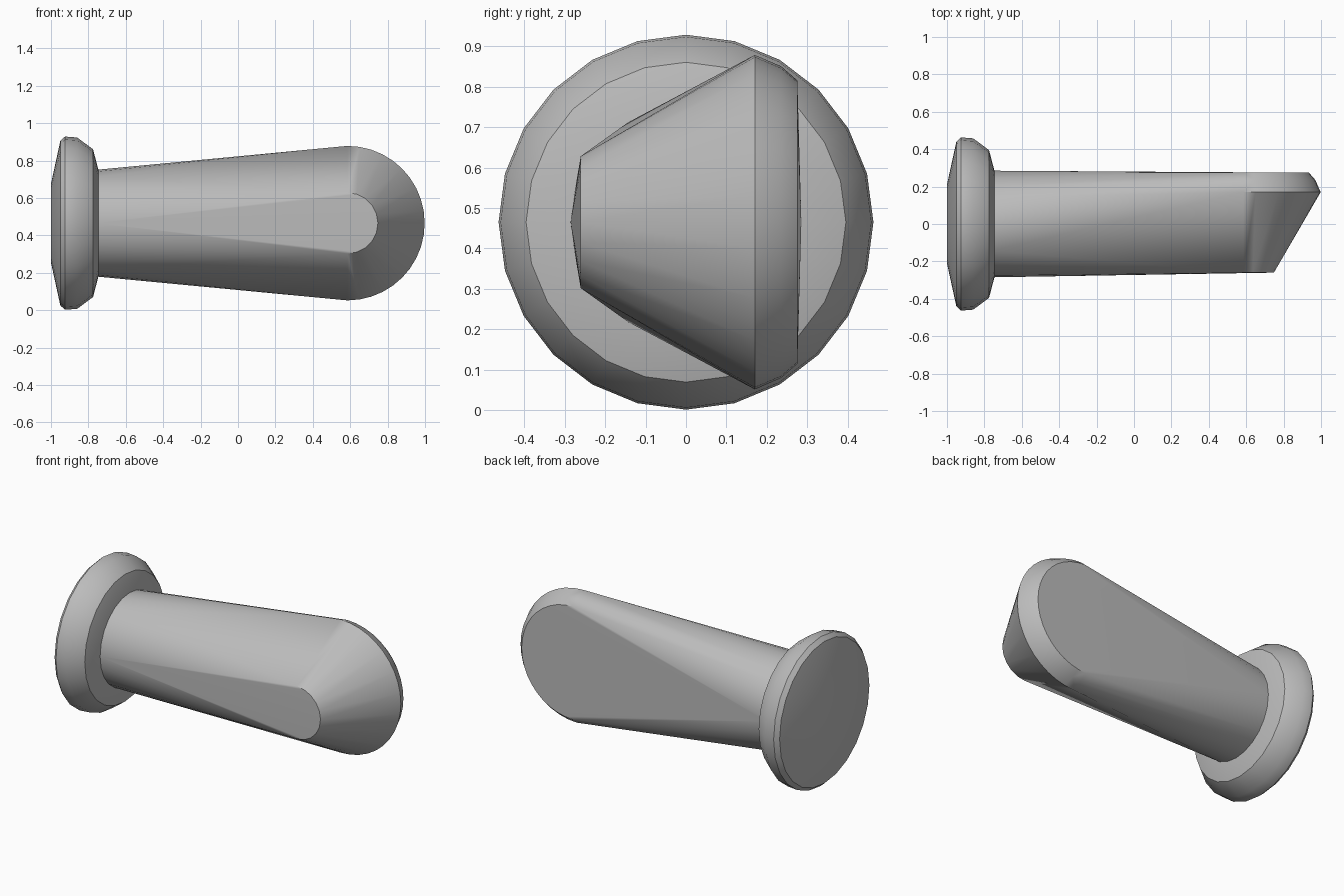
import bpy, bmesh
from math import sin, cos, pi, radians

cube = bpy.data.objects.get("Cube")
if cube:
    bpy.data.objects.remove(cube)

CZ = 0.465  # height of the shared axis

grey = bpy.data.materials.new("plain_grey")
grey.use_nodes = True
grey.diffuse_color = (0.5, 0.5, 0.5, 1)
grey.node_tree.nodes["Principled BSDF"].inputs["Base Color"].default_value = (0.5, 0.5, 0.5, 1)


def finish(bm, name, angle):
    bmesh.ops.recalc_face_normals(bm, faces=bm.faces)
    mesh = bpy.data.meshes.new(name)
    bm.to_mesh(mesh)
    bm.free()
    obj = bpy.data.objects.new(name, mesh)
    bpy.context.collection.objects.link(obj)
    mesh.materials.append(grey)
    bpy.ops.object.select_all(action='DESELECT')
    obj.select_set(True)
    bpy.context.view_layer.objects.active = obj
    bpy.ops.object.shade_smooth_by_angle(angle=radians(angle))
    return obj


# Flange: a profile turned around the x axis, with a shallow domed back
SIDES = 24
profile = [(-1.0, 0.21), (-0.95, 0.44), (-0.925, 0.463), (-0.86, 0.458),
           (-0.775, 0.395), (-0.745, 0.28)]
bm = bmesh.new()
rings = [[bm.verts.new((x, r * cos(2 * pi * i / SIDES), CZ + r * sin(2 * pi * i / SIDES)))
          for i in range(SIDES)] for x, r in profile]
for a, b in zip(rings, rings[1:]):
    for i in range(SIDES):
        j = (i + 1) % SIDES
        bm.faces.new((a[i], a[j], b[j], b[i]))
bm.faces.new(rings[0])
bm.faces.new(rings[-1])
finish(bm, "flange", 35)

# Arm: hull from a round root to a slanted, rounded tip
bm = bmesh.new()
for i in range(SIDES):
    t = 2 * pi * i / SIDES
    bm.verts.new((-0.76, 0.285 * cos(t), CZ + 0.285 * sin(t)))


def tip_arc(x, y, r, steps):
    """Half circle facing +x at depth y."""
    for i in range(steps + 1):
        t = -pi / 2 + pi * i / steps
        bm.verts.new((x + r * cos(t), y, CZ + r * sin(t)))


tip_arc(0.585, -0.26, 0.163, 10)  # narrow front face
tip_arc(0.585, 0.17, 0.413, 20)   # widest rim
tip_arc(0.585, 0.235, 0.385, 20)  # rounded shoulder
tip_arc(0.585, 0.275, 0.35, 20)   # flat back face
hull = bmesh.ops.convex_hull(bm, input=bm.verts)
bmesh.ops.delete(bm, geom=[v for v in bm.verts if not v.link_faces], context='VERTS')
bmesh.ops.dissolve_limit(bm, angle_limit=radians(0.5), verts=bm.verts, edges=bm.edges)
finish(bm, "arm", 35)
